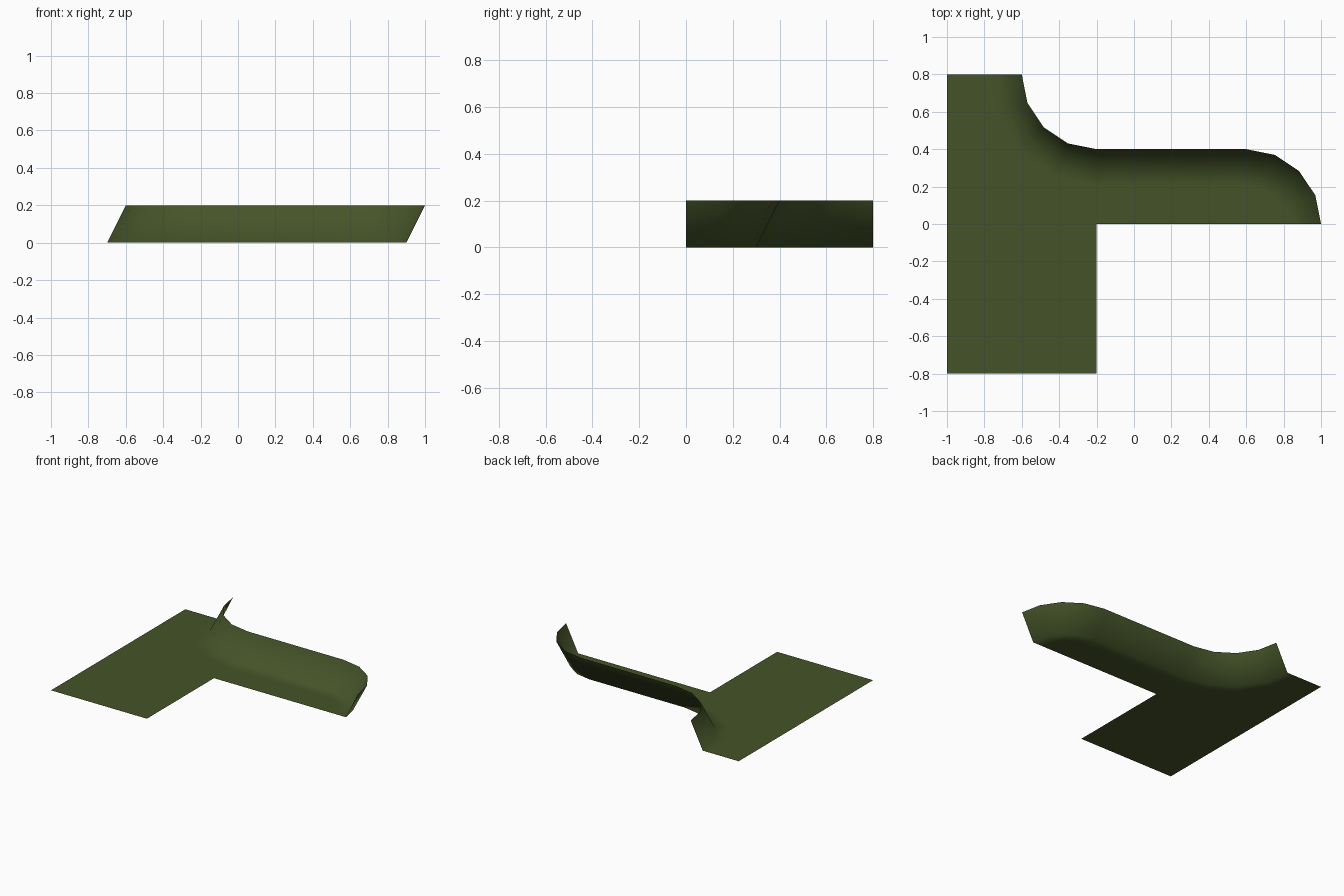
import bpy, bmesh, math

if "Cube" in bpy.data.objects:
    bpy.data.objects.remove(bpy.data.objects["Cube"])

mat = bpy.data.materials.new("olive_green")
mat.diffuse_color = (0.06, 0.088, 0.022, 1)
mat.use_nodes = True
mat.node_tree.nodes["Principled BSDF"].inputs["Base Color"].default_value = mat.diffuse_color


def edge_path(inset, z):
    """S-shaped rim line: concave arc, straight run, convex arc, moved inward by inset."""
    pts = []
    for i in range(5):
        a = math.pi + i * math.pi / 8
        r = 0.4 + inset
        pts.append((-0.2 + r * math.cos(a), 0.8 + r * math.sin(a), z))
    for i in range(5):
        a = math.pi / 2 - i * math.pi / 8
        r = 0.4 - inset
        pts.append((0.6 + r * math.cos(a), r * math.sin(a), z))
    return pts


bm = bmesh.new()

# Rim rows: raised lip top, lip foot, floor border
rows = [[bm.verts.new(p) for p in edge_path(d, z)]
        for d, z in ((0, 0.2), (0.1, 0), (0.2, 0))]
for a, b in zip(rows, rows[1:]):
    for i in range(len(a) - 1):
        bm.faces.new((a[i], b[i], b[i + 1], a[i + 1]))

# Flat floor inside the rim
corners = [bm.verts.new((x, y, 0)) for x, y in
           ((-0.2, 0), (-0.2, -0.8), (-1, -0.8), (-1, 0.8))]
bm.faces.new(rows[2] + corners)
bmesh.ops.recalc_face_normals(bm, faces=bm.faces)
bm.faces.ensure_lookup_table()
if bm.faces[-1].normal.z < 0:
    bmesh.ops.reverse_faces(bm, faces=bm.faces)
for f in bm.faces:
    f.smooth = True

mesh = bpy.data.meshes.new("floor_with_lip")
bm.to_mesh(mesh)
bm.free()
mesh.materials.append(mat)
obj = bpy.data.objects.new("floor_with_lip", mesh)
bpy.context.collection.objects.link(obj)
